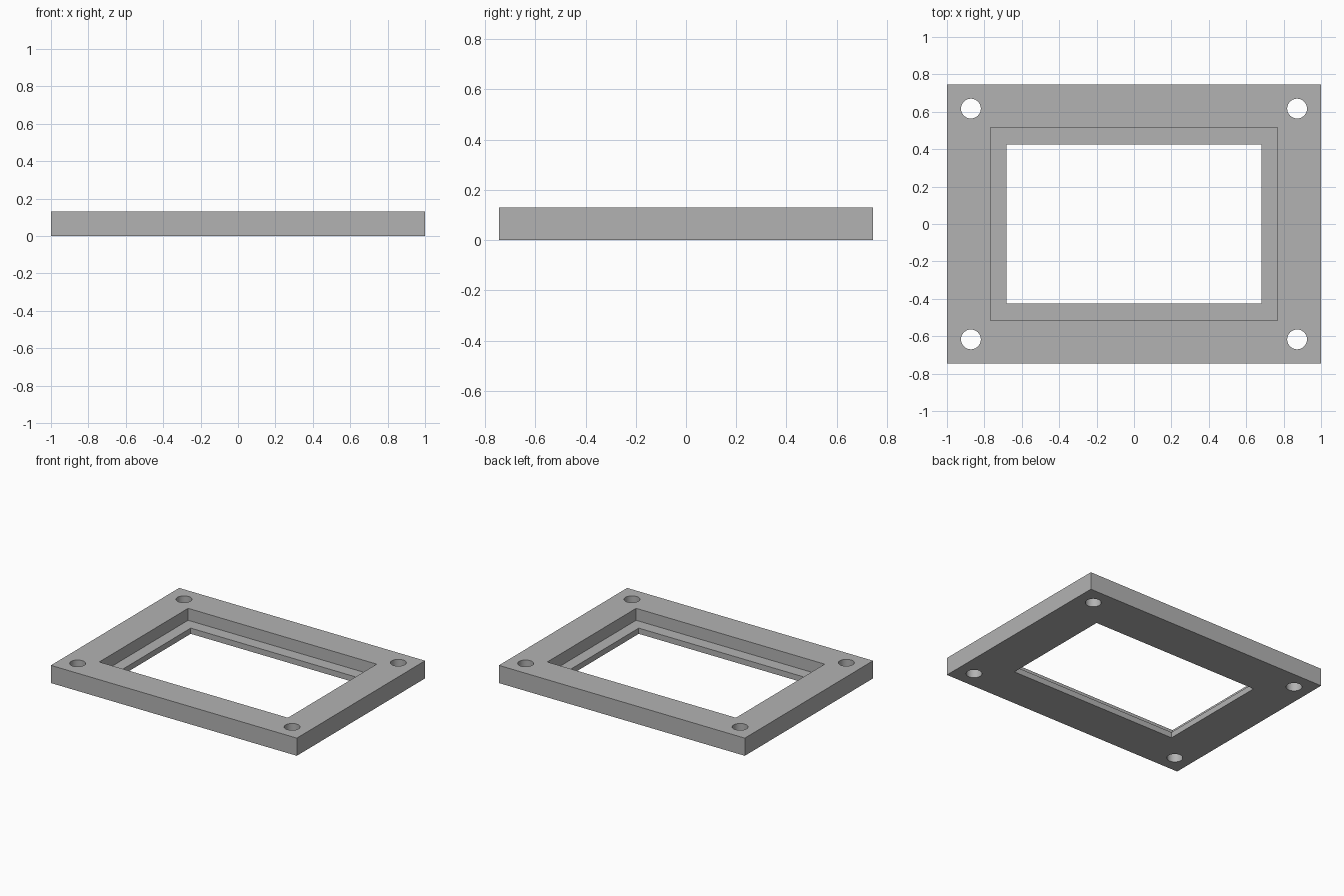
import bpy
import math

cube = bpy.data.objects.get("Cube")
if cube:
    bpy.data.objects.remove(cube, do_unlink=True)

HEIGHT = 0.13
LEDGE = 0.042

grey = bpy.data.materials.new("plain grey")
grey.use_nodes = True
colour = (0.45, 0.45, 0.45, 1)
grey.diffuse_color = colour
grey.node_tree.nodes["Principled BSDF"].inputs["Base Color"].default_value = colour


def box(name, half_x, half_y, z0, z1):
    bpy.ops.mesh.primitive_cube_add(size=2, location=(0, 0, (z0 + z1) / 2))
    ob = bpy.context.object
    ob.name = name
    ob.scale = (half_x, half_y, (z1 - z0) / 2)
    bpy.ops.object.transform_apply(location=True, rotation=False, scale=True)
    ob.data.materials.append(grey)
    return ob


def cut(target, cutter):
    cutter.hide_render = True
    mod = target.modifiers.new("cut", "BOOLEAN")
    mod.operation = "DIFFERENCE"
    mod.solver = "EXACT"
    mod.object = cutter
    bpy.ops.object.select_all(action="DESELECT")
    target.select_set(True)
    bpy.context.view_layer.objects.active = target
    bpy.ops.object.modifier_apply(modifier=mod.name)
    bpy.data.objects.remove(cutter, do_unlink=True)


# Rectangular plate
frame = box("bezel_frame", 1.0, 0.745, 0, HEIGHT)

# Stepped window: wide recess above, smaller opening through the ledge
cut(frame, box("recess_cutter", 0.767, 0.516, LEDGE, HEIGHT + 0.1))
cut(frame, box("window_cutter", 0.682, 0.425, -0.1, HEIGHT + 0.1))

# Corner screw holes
for sx in (-1, 1):
    for sy in (-1, 1):
        bpy.ops.mesh.primitive_cylinder_add(
            vertices=48, radius=0.053, depth=0.5,
            location=(sx * 0.872, sy * 0.617, HEIGHT / 2))
        hole = bpy.context.object
        hole.name = "hole_cutter"
        hole.data.materials.append(grey)
        cut(frame, hole)

# Smooth hole walls, crisp edges
bpy.ops.object.shade_smooth_by_angle(angle=math.radians(30))
